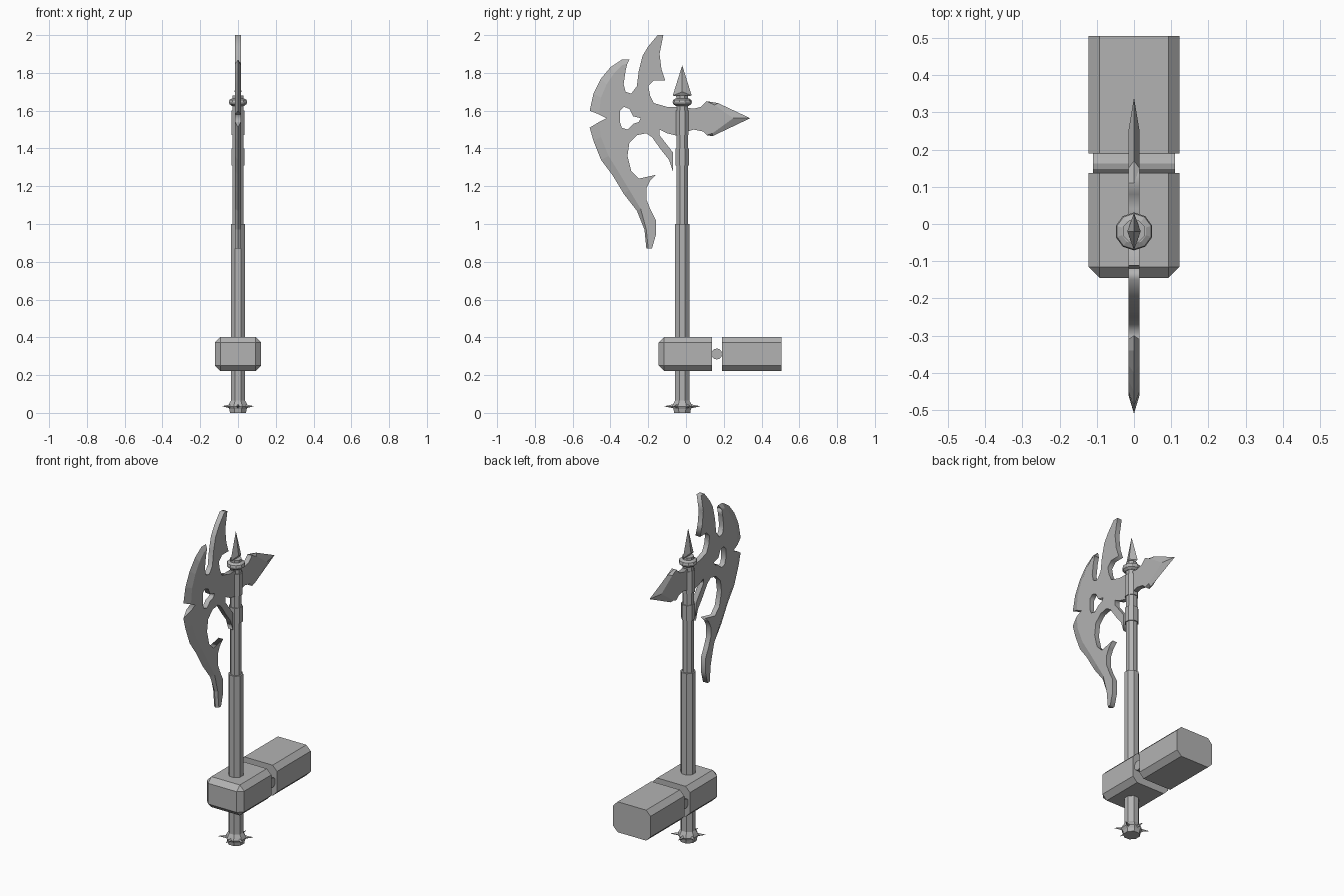
import bpy, bmesh
from math import pi, cos, sin
from mathutils import Matrix, Vector

if "Cube" in bpy.data.objects:
    bpy.data.objects.remove(bpy.data.objects["Cube"])

AXIS_Y = -0.02   # shaft axis
THICK = 0.015    # half thickness of the blades

steel = bpy.data.materials.new("grey_steel")
steel.use_nodes = True
colour = (0.45, 0.45, 0.45, 1)
steel.diffuse_color = colour
steel.node_tree.nodes["Principled BSDF"].inputs["Base Color"].default_value = colour


def finish(name, bm):
    """Turn a bmesh into a named flat-shaded object."""
    bmesh.ops.recalc_face_normals(bm, faces=bm.faces)
    mesh = bpy.data.meshes.new(name)
    bm.to_mesh(mesh)
    bm.free()
    mesh.materials.append(steel)
    ob = bpy.data.objects.new(name, mesh)
    bpy.context.collection.objects.link(ob)
    return ob


def lathe(name, profile, sides=8):
    """Faceted turned part on the shaft axis from (radius, height) pairs."""
    bm = bmesh.new()
    rings = []
    for r, z in profile:
        angles = [2 * pi * (i + 0.5) / sides for i in range(sides)]
        rings.append([bm.verts.new((r * cos(a), AXIS_Y + r * sin(a), z)) for a in angles])
    for low, high in zip(rings, rings[1:]):
        for i in range(sides):
            j = (i + 1) % sides
            bm.faces.new((low[i], low[j], high[j], high[i]))
    bm.faces.new(rings[0])
    bm.faces.new(rings[-1])
    return finish(name, bm)


def plate(name, *outlines):
    """Flat plate in the YZ plane (hundredths); later outlines are holes."""
    curve = bpy.data.curves.new(name, "CURVE")
    curve.dimensions = "2D"
    curve.fill_mode = "BOTH"
    curve.extrude = THICK
    for outline in outlines:
        spline = curve.splines.new("POLY")
        spline.points.add(len(outline) - 1)
        for point, (y, z) in zip(spline.points, outline):
            point.co = (y / 100, z / 100, 0, 1)
        spline.use_cyclic_u = True
    temp = bpy.data.objects.new(name + "_outline", curve)
    bpy.context.collection.objects.link(temp)
    bpy.context.view_layer.update()
    bm = bmesh.new()
    bm.from_mesh(temp.to_mesh())
    temp.to_mesh_clear()
    bpy.data.objects.remove(temp)
    bmesh.ops.remove_doubles(bm, verts=bm.verts, dist=0.0001)
    # local x, y, z become world y, z, x
    bm.transform(Matrix.Rotation(pi / 2, 4, "Z") @ Matrix.Rotation(pi / 2, 4, "X"))
    return finish(name, bm)


def sharp_edge(name, outer, inner):
    """Wedge strip that thins from the plate (inner) to the cutting line (outer)."""
    bm = bmesh.new()
    rows = []
    for (ey, ez), (iy, iz) in zip(outer, inner):
        rows.append([bm.verts.new(p) for p in (
            (0, ey / 100, ez / 100),
            (THICK, iy / 100, iz / 100),
            (-THICK, iy / 100, iz / 100))])
    for a, b in zip(rows, rows[1:]):
        for i in range(3):
            j = (i + 1) % 3
            bm.faces.new((a[i], a[j], b[j], b[i]))
    bm.faces.new(rows[0])
    bm.faces.new(rows[-1])
    return finish(name, bm)


def block(name, low, high, chamfer, chamfer_front):
    """Hammer block with chamfered long edges and optionally a chamfered front."""
    low, high = Vector(low), Vector(high)
    bm = bmesh.new()
    bmesh.ops.create_cube(bm, size=1)
    for v in bm.verts:
        v.co = (low + high) / 2 + v.co * (high - low)
    edges = []
    for e in bm.edges:
        a, b = (v.co for v in e.verts)
        along = abs(a.y - b.y) > 0.01
        front = a.y < low.y + 0.001 and b.y < low.y + 0.001
        if along or (chamfer_front and front):
            edges.append(e)
    bmesh.ops.bevel(bm, geom=edges, offset=chamfer, segments=1, affect="EDGES")
    return finish(name, bm)


# Shaft, grip and bands
lathe("shaft", [(0.032, 0.9), (0.032, 1.68)])
lathe("grip", [(0.041, 0.04), (0.041, 1.0)])
lathe("lower_band", [(0.038, 1.31), (0.038, 1.40)])
lathe("upper_band", [(0.037, 1.47), (0.037, 1.60)])
lathe("collar", [(0.034, 1.625), (0.048, 1.635), (0.051, 1.645),
                 (0.048, 1.657), (0.034, 1.665)], 10)

# Pommel with a ring of small spikes
lathe("pommel", [(0.046, 0), (0.05, 0.02), (0.058, 0.035), (0.05, 0.05), (0.041, 0.065)])
bm = bmesh.new()
for i in range(6):
    turn = Matrix.Translation((0, AXIS_Y, 0.035)) @ Matrix.Rotation(pi / 2 + i * pi / 3, 4, "Z")
    place = turn @ Matrix.Translation((0.066, 0, 0)) @ Matrix.Rotation(pi / 2, 4, "Y")
    bmesh.ops.create_cone(bm, cap_ends=True, segments=4, radius1=0.012,
                          radius2=0.001, depth=0.054, matrix=place)
finish("pommel_spikes", bm)

# Top spike: arrowhead with a diamond section
bm = bmesh.new()
tip = bm.verts.new((0, AXIS_Y, 1.84))
foot = bm.verts.new((0, AXIS_Y, 1.67))
ring = [bm.verts.new((x, AXIS_Y + y, z)) for x, y, z in
        ((0.018, 0, 1.70), (0, 0.05, 1.68), (-0.018, 0, 1.70), (0, -0.05, 1.68))]
for i in range(4):
    for end in (tip, foot):
        bm.faces.new((ring[i], ring[(i + 1) % 4], end))
finish("top_spike", bm)

# Main blade: body points run from the shaft over the top and back below
horns = [(-2, 162), (-10, 162), (-17, 164), (-19, 168), (-20, 173), (-17, 176), (-11, 176),
         (-13, 182), (-14, 190), (-12, 200), (-15, 200), (-20, 194), (-23, 189), (-25, 181),
         (-26, 173), (-29, 169), (-32, 170), (-33, 174), (-32, 181)]
upper_inner = [(-31, 185), (-34, 184), (-38, 180), (-42, 174), (-45, 167), (-46, 158)]
upper_outer = [(-30, 187), (-34, 187), (-40, 183), (-45, 177), (-49, 169), (-51, 160)]
lower_inner = [(-46, 154), (-45, 146), (-41, 136), (-36, 128), (-30, 118), (-24, 108),
               (-21, 97), (-20, 87)]
lower_outer = [(-51, 151), (-49, 144), (-45, 134), (-39, 126), (-33, 116), (-26, 107),
               (-22, 97), (-21, 87)]
beard = [(-18, 87), (-16, 94), (-16, 102), (-19, 108), (-21, 113), (-21, 119), (-19, 123),
         (-16, 126), (-25, 124), (-29, 128), (-31, 136), (-30, 143), (-26, 147), (-21, 148),
         (-18, 146), (-13, 139), (-9, 134), (-7, 128), (-7, 138), (-14, 147), (-14, 150),
         (-10, 148), (-2, 146)]
window = [(-35, 160), (-33, 162), (-30, 161), (-28, 157), (-24, 156), (-25, 154),
          (-28, 153), (-31, 150), (-34, 151), (-35, 154)]
plate("axe_blade", horns + upper_inner + [(-42, 156)] + lower_inner + beard, window)
sharp_edge("upper_cutting_edge", upper_outer, upper_inner)
sharp_edge("lower_cutting_edge", lower_outer, lower_inner)

# Rear spike
point_inner = [(11, 165), (15, 163), (25, 156), (14, 148), (11, 147)]
point_outer = [(11, 165), (17, 164), (34, 156), (14, 146.5), (11, 147)]
plate("rear_spike", [(-2, 162), (4, 161), (8, 162)] + point_inner
      + [(9, 149), (4, 150), (-2, 148)])
sharp_edge("rear_spike_edge", point_outer, point_inner)

# Hammer halves joined by a pin
block("front_hammer_block", (-0.122, -0.145, 0.222), (0.122, 0.137, 0.402), 0.029, True)
block("rear_hammer_block", (-0.122, 0.19, 0.222), (0.122, 0.505, 0.402), 0.029, False)
bm = bmesh.new()
bmesh.ops.create_cone(bm, cap_ends=True, segments=12, radius1=0.029, radius2=0.029, depth=0.22,
                      matrix=Matrix.Translation((0, 0.163, 0.312)) @ Matrix.Rotation(pi / 2, 4, "Y"))
finish("hammer_pin", bm)
